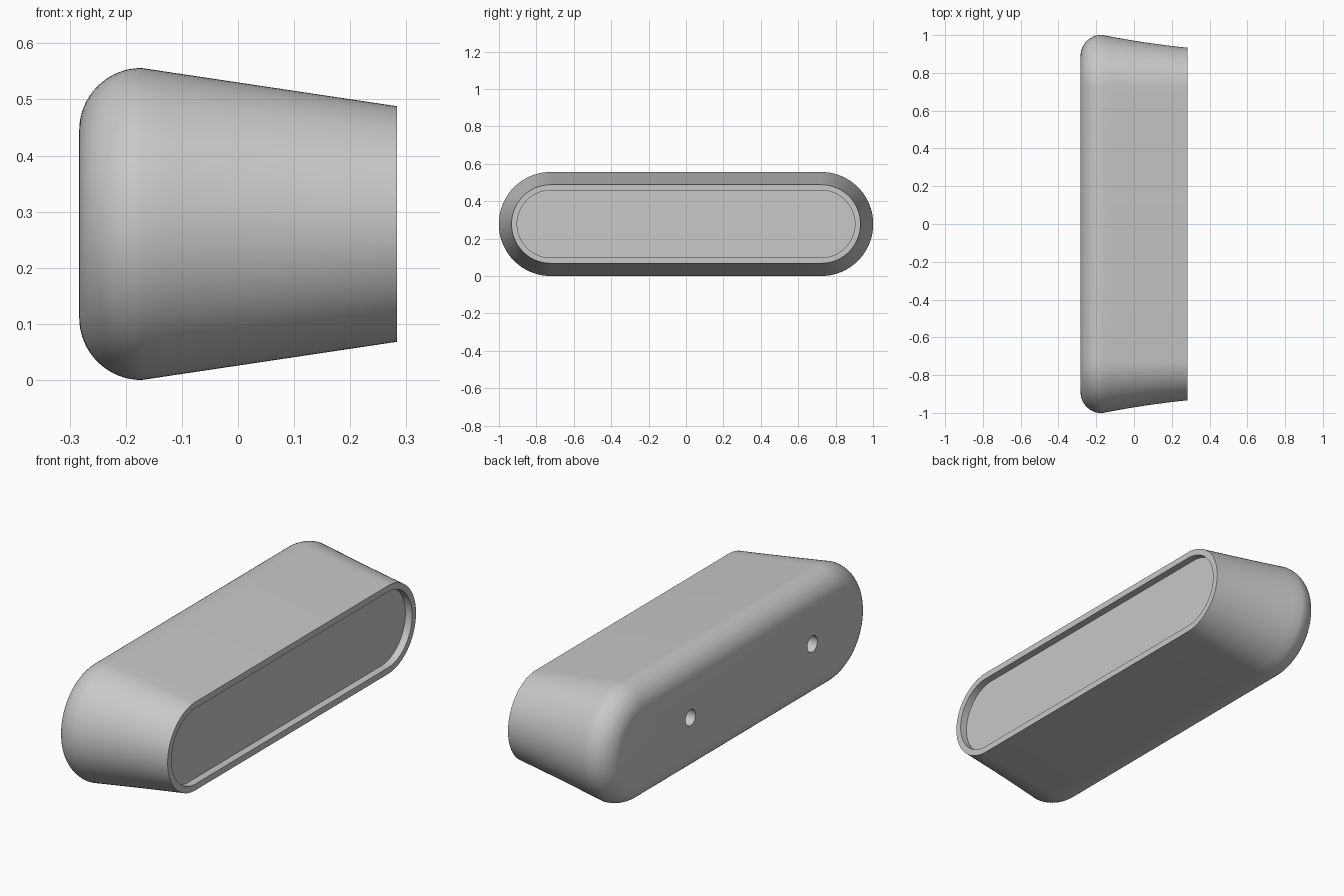
import bpy, bmesh, math

if "Cube" in bpy.data.objects:
    bpy.data.objects.remove(bpy.data.objects["Cube"])

MID_Z = 0.278       # height of the centre line
STRAIGHT = 0.723    # half length of the straight sides
BACK, SHOULDER, RIM = -0.283, -0.172, 0.283
FULL_R, RIM_R, LIP_R = 0.278, 0.21, 0.18
RECESS = 0.035
END_SEGS = 40

grey = bpy.data.materials.new("plain_grey")
grey.use_nodes = True
colour = (0.58, 0.58, 0.58, 1)
grey.diffuse_color = colour
grey.node_tree.nodes["Principled BSDF"].inputs["Base Color"].default_value = colour


def stadium(bm, x, radius, dip=0.0):
    """Ring of vertices with two round ends; dip hollows the ends slightly."""
    ring = []
    for side in (1, -1):
        for i in range(END_SEGS + 1):
            a = -math.pi / 2 + math.pi * i / END_SEGS
            y = STRAIGHT + (radius - dip) * math.cos(a)
            z = radius * math.sin(a)
            ring.append(bm.verts.new((x, side * y, MID_Z + side * z)))
    return ring


# Profile from back to front: rounded edge, taper, rim, recess
fillet = SHOULDER - BACK
profile = []
for i in range(17):
    a = math.pi / 2 * i / 16
    profile.append((SHOULDER - fillet * math.cos(a),
                    FULL_R - fillet + fillet * math.sin(a), 0))
for i in range(1, 11):
    t = i / 10
    profile.append((SHOULDER + (RIM - SHOULDER) * t,
                    FULL_R + (RIM_R - FULL_R) * t,
                    0.005 * math.sin(math.pi * t)))
profile += [(RIM, LIP_R, 0), (RIM - RECESS, LIP_R, 0)]

# Body
bm = bmesh.new()
rings = [stadium(bm, *p) for p in profile]
for r0, r1 in zip(rings, rings[1:]):
    n = len(r0)
    for i in range(n):
        j = (i + 1) % n
        bm.faces.new((r0[i], r0[j], r1[j], r1[i]))
bm.faces.new(rings[0])
bm.faces.new(rings[-1])
bmesh.ops.recalc_face_normals(bm, faces=bm.faces)
mesh = bpy.data.meshes.new("handle_body")
bm.to_mesh(mesh)
bm.free()
mesh.materials.append(grey)
body = bpy.data.objects.new("handle_body", mesh)
bpy.context.collection.objects.link(body)

# Two blind screw holes in the back
for y in (0.37, -0.545):
    bpy.ops.mesh.primitive_cylinder_add(vertices=32, radius=0.038, depth=0.3,
                                        location=(BACK, y, MID_Z),
                                        rotation=(0, math.pi / 2, 0))
    cutter = bpy.context.object
    cutter.name = "hole_cutter"
    cutter.hide_render = True
    cutter.data.materials.append(grey)
    cut = body.modifiers.new("screw_hole", 'BOOLEAN')
    cut.operation = 'DIFFERENCE'
    cut.solver = 'EXACT'
    cut.object = cutter
    bpy.context.view_layer.objects.active = body
    bpy.ops.object.modifier_apply(modifier=cut.name)
    bpy.data.objects.remove(cutter)

# Smooth shading with crisp rim and holes
bpy.ops.object.select_all(action='DESELECT')
body.select_set(True)
bpy.context.view_layer.objects.active = body
bpy.ops.object.shade_smooth_by_angle(angle=math.radians(30))
